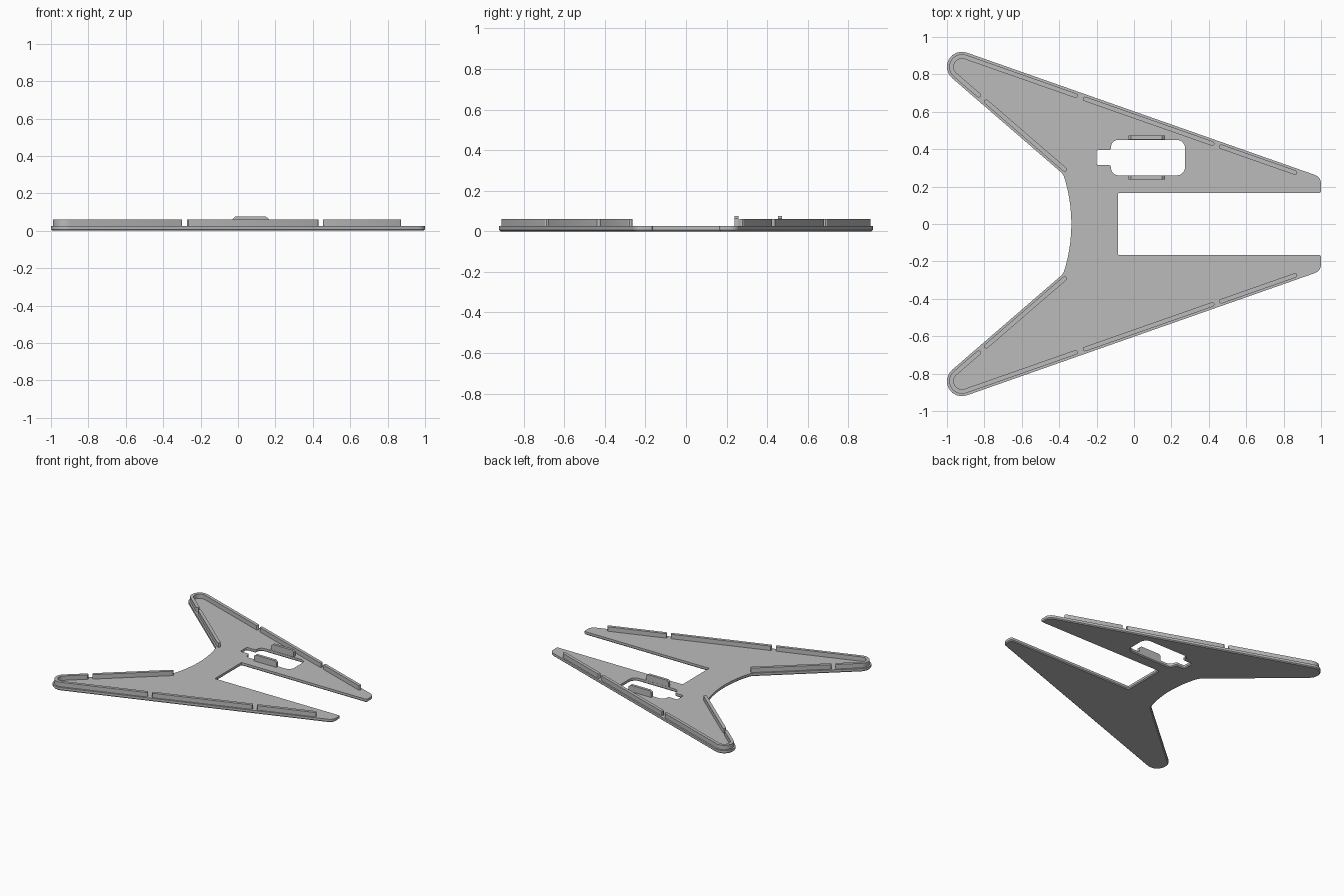
import bpy, bmesh, math
from mathutils import Vector

cube = bpy.data.objects.get("Cube")
if cube:
    bpy.data.objects.remove(cube, do_unlink=True)

grey = bpy.data.materials.new("light grey")
grey.use_nodes = True
grey.diffuse_color = (0.5, 0.5, 0.5, 1)
grey.node_tree.nodes["Principled BSDF"].inputs["Base Color"].default_value = (0.5, 0.5, 0.5, 1)

PLATE = 0.025      # plate thickness
RIB_TOP = 0.06
TAB_TOP = 0.075
CHAMFER = 0.007


def rounded(corners, steps=8):
    """Closed outline from (x, y, radius) corners."""
    out = []
    for i, (x, y, r) in enumerate(corners):
        p = Vector((x, y))
        if r == 0:
            out.append(p)
            continue
        a = (Vector(corners[i - 1][:2]) - p).normalized()
        b = (Vector(corners[(i + 1) % len(corners)][:2]) - p).normalized()
        half = a.angle(b) / 2
        centre = p + (a + b).normalized() * r / math.sin(half)
        start = p + a * r / math.tan(half) - centre
        end = p + b * r / math.tan(half) - centre
        sweep = math.pi - 2 * half
        for k in range(steps + 1):
            t = k / steps
            s = (start * math.sin((1 - t) * sweep) + end * math.sin(t * sweep)) / math.sin(sweep)
            out.append(centre + s)
    return out


def inset(loop, d):
    """Move a closed outline to its left by d."""
    out = []
    for i, p in enumerate(loop):
        a = (p - loop[i - 1]).normalized()
        b = (loop[(i + 1) % len(loop)] - p).normalized()
        n = Vector((-a.y - b.y, a.x + b.x)).normalized()
        out.append(p + n * d / max(0.3, n.dot(Vector((-a.y, a.x)))))
    return out


def ribbon(path, width):
    """Outline of an open path with round ends."""
    def side(pts):
        out = []
        for i, p in enumerate(pts):
            d = (pts[min(i + 1, len(pts) - 1)] - pts[max(i - 1, 0)]).normalized()
            out.append(p + Vector((d.y, -d.x)) * width / 2)
        d = (pts[-1] - pts[-2]).normalized()
        n = Vector((d.y, -d.x))
        for k in range(1, 6):
            t = math.pi * k / 6
            out.append(pts[-1] + (n * math.cos(t) + d * math.sin(t)) * width / 2)
        return out
    return side(path) + side(path[::-1])


def prism(name, loops, z0, z1, chamfer=0):
    """Solid from an outer outline and any holes, with an optional lower chamfer."""
    bm = bmesh.new()
    bottom, top = [], []
    for loop in loops:
        levels = [(loop, z0 + chamfer), (loop, z1)]
        if chamfer:
            levels.insert(0, (inset(loop, chamfer), z0))
        rings = [[bm.verts.new((p.x, p.y, z)) for p in pts] for pts, z in levels]
        n = len(loop)
        for low, high in zip(rings, rings[1:]):
            for i in range(n):
                j = (i + 1) % n
                bm.faces.new((low[i], low[j], high[j], high[i]))
        for ring, edges in ((rings[0], bottom), (rings[-1], top)):
            edges += [bm.edges.get((ring[i], ring[(i + 1) % n])) for i in range(n)]
    for edges in (bottom, top):
        bmesh.ops.triangle_fill(bm, use_beauty=True, use_dissolve=False, edges=edges)
    bmesh.ops.recalc_face_normals(bm, faces=bm.faces)
    return finish(name, bm)


def finish(name, bm):
    mesh = bpy.data.meshes.new(name)
    bm.to_mesh(mesh)
    bm.free()
    mesh.materials.append(grey)
    ob = bpy.data.objects.new(name, mesh)
    bpy.context.collection.objects.link(ob)
    bpy.ops.object.select_all(action='DESELECT')
    ob.select_set(True)
    bpy.context.view_layer.objects.active = ob
    bpy.ops.object.shade_smooth_by_angle(angle=math.radians(30))
    return ob


# Base plate: one half outline, mirrored across y
half = [(-0.085, 0.165, 0.006), (1, 0.165, 0.012), (1, 0.251, 0.05),
        (-1.292, 1.056, 0.08), (-0.378, 0.266, 0.06)]
half += [(-0.335 - 0.6 * y * y, y, 0) for y in (0.22, 0.18, 0.14, 0.1, 0.06, 0.02)]
outline = rounded(half + [(x, -y, r) for x, y, r in reversed(half)])

# Stepped opening in the left arm, wound the other way round
opening = rounded([(0.273, 0.45, 0.045), (0.273, 0.26, 0.045), (-0.123, 0.26, 0.04),
                   (-0.123, 0.315, 0.012), (-0.2, 0.315, 0.008), (-0.2, 0.395, 0.008),
                   (-0.123, 0.395, 0.012), (-0.123, 0.45, 0.04)])
prism("base_plate", [outline, opening], 0, PLATE, CHAMFER)

# Raised ribs along the arm edges
tip = Vector((-0.92, 0.84))
outer_n, outer_d = Vector((0.331, 0.944)), Vector((0.944, -0.331))
inner_n, inner_d = Vector((-0.654, -0.757)), Vector((0.757, -0.654))
R = 0.056


def along(n, d, x):
    p = tip + n * R
    return p + d * (x - p.x) / d.x


a0 = math.atan2(outer_n.y, outer_n.x)
a1 = math.atan2(inner_n.y, inner_n.x) + 2 * math.pi
arc = [tip + R * Vector((math.cos(a0 + (a1 - a0) * k / 16), math.sin(a0 + (a1 - a0) * k / 16)))
       for k in range(17)]
ribs = {"tip_rib": [along(outer_n, outer_d, -0.312)] + arc + [along(inner_n, inner_d, -0.83)],
        "outer_middle_rib": [along(outer_n, outer_d, x) for x in (-0.262, 0.418)],
        "outer_end_rib": [along(outer_n, outer_d, x) for x in (0.467, 0.86)],
        "inner_rib": [along(inner_n, inner_d, x) for x in (-0.79, -0.37)]}
for name, path in ribs.items():
    for label, s in (("left", 1), ("right", -1)):
        pts = [Vector((p.x, p.y * s)) for p in path]
        prism(f"{label}_{name}", [ribbon(pts, 0.024)], PLATE - 0.002, RIB_TOP)

# Upright tabs with clipped upper corners beside the opening
for name, y in (("opening_front_tab", 0.238), ("opening_back_tab", 0.453)):
    bm = bmesh.new()
    profile = [(-0.03, PLATE - 0.015), (0.165, PLATE - 0.015), (0.165, 0.062),
               (0.15, TAB_TOP), (-0.015, TAB_TOP), (-0.03, 0.062)]
    face = bm.faces.new([bm.verts.new((x, y, z)) for x, z in profile])
    ext = bmesh.ops.extrude_face_region(bm, geom=[face])
    bmesh.ops.translate(bm, vec=(0, 0.021, 0),
                        verts=[v for v in ext["geom"] if isinstance(v, bmesh.types.BMVert)])
    bmesh.ops.recalc_face_normals(bm, faces=bm.faces)
    finish(name, bm)
